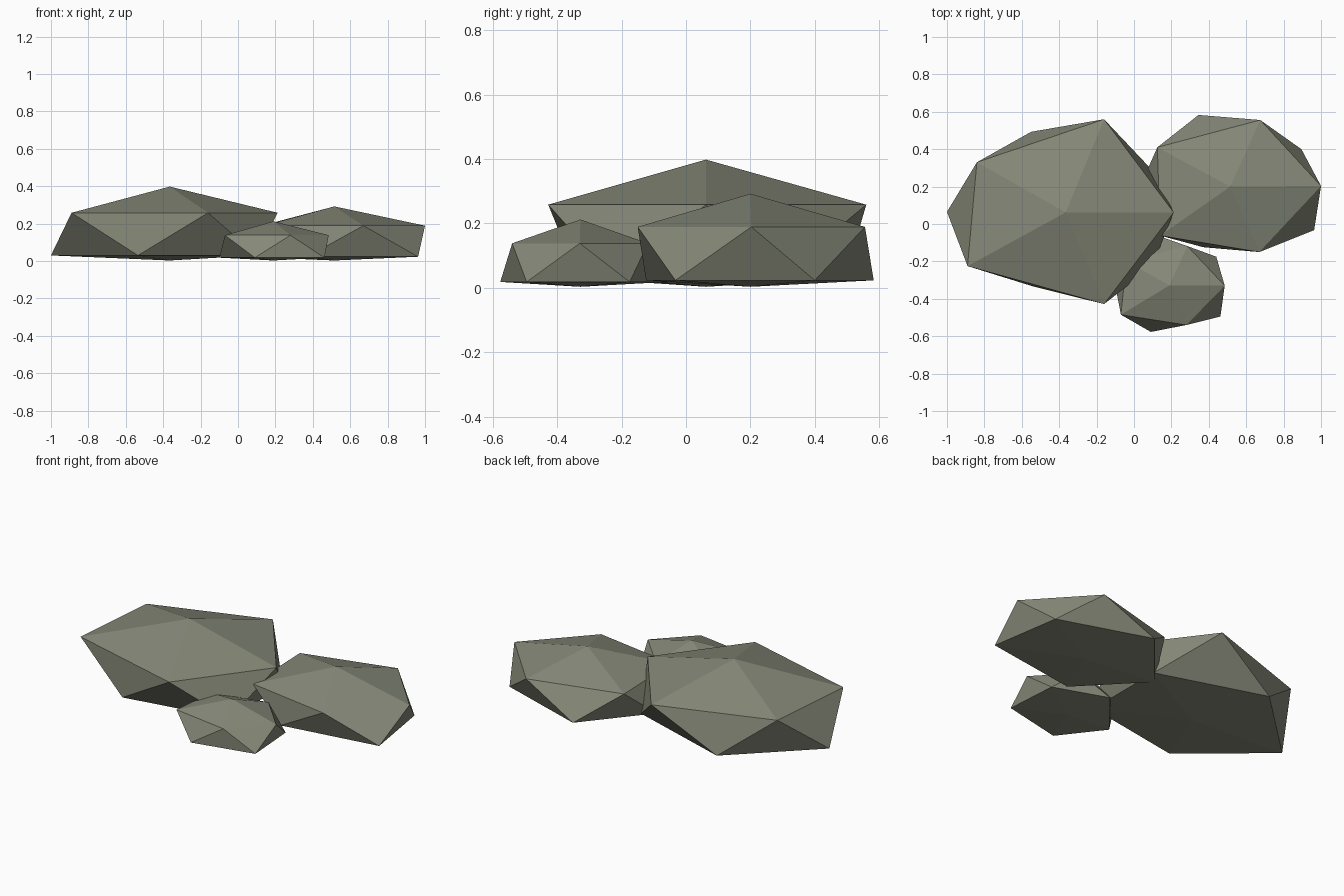
import bpy, bmesh, math

if "Cube" in bpy.data.objects:
    bpy.data.objects.remove(bpy.data.objects["Cube"])

# One flat stone colour
stone = bpy.data.materials.new("grey_green_stone")
stone.diffuse_color = (0.235, 0.247, 0.187, 1)
stone.use_nodes = True
stone.node_tree.nodes["Principled BSDF"].inputs["Base Color"].default_value = stone.diffuse_color


def rock(name, centre, heights, upper, lower):
    """Flattened icosahedron: heights = top, upper ring, lower ring, base.
    Rings list their corners counter-clockwise, starting from +x."""
    top, z_up, z_low, base = heights
    bm = bmesh.new()
    bmesh.ops.create_icosphere(bm, subdivisions=1, radius=1)
    for v in bm.verts:
        if abs(v.co.z) > 0.9:
            v.co = (*centre, top if v.co.z > 0 else base)
            continue
        angle = math.degrees(math.atan2(v.co.y, v.co.x)) % 360
        if v.co.z > 0:
            v.co = (*upper[round(angle / 72) % 5], z_up)
        else:
            v.co = (*lower[round((angle - 36) / 72) % 5], z_low)
    bmesh.ops.recalc_face_normals(bm, faces=bm.faces)
    mesh = bpy.data.meshes.new(name)
    bm.to_mesh(mesh)
    bm.free()
    mesh.materials.append(stone)
    bpy.context.collection.objects.link(bpy.data.objects.new(name, mesh))


# Large rock on the left
rock("large_rock", (-0.365, 0.062), (0.398, 0.258, 0.03, 0.003),
     [(0.212, 0.062), (-0.16, 0.56), (-0.84, 0.33), (-0.89, -0.225), (-0.16, -0.428)],
     [(0.10, 0.285), (-0.55, 0.493), (-1.0, 0.065), (-0.535, -0.335), (0.10, -0.225)])

# Medium rock at the back right
rock("medium_rock", (0.515, 0.2), (0.292, 0.189, 0.023, 0.003),
     [(1.0, 0.203), (0.675, 0.556), (0.125, 0.41), (0.14, -0.062), (0.67, -0.15)],
     [(0.895, 0.40), (0.345, 0.583), (0.04, 0.22), (0.37, -0.124), (0.963, -0.033)])

# Small rock at the front
rock("small_rock", (0.19, -0.328), (0.212, 0.138, 0.018, 0.003),
     [(0.485, -0.33), (0.285, -0.118), (-0.04, -0.2), (-0.07, -0.485), (0.28, -0.54)],
     [(0.44, -0.175), (0.12, -0.06), (-0.10, -0.33), (0.09, -0.577), (0.462, -0.495)])
